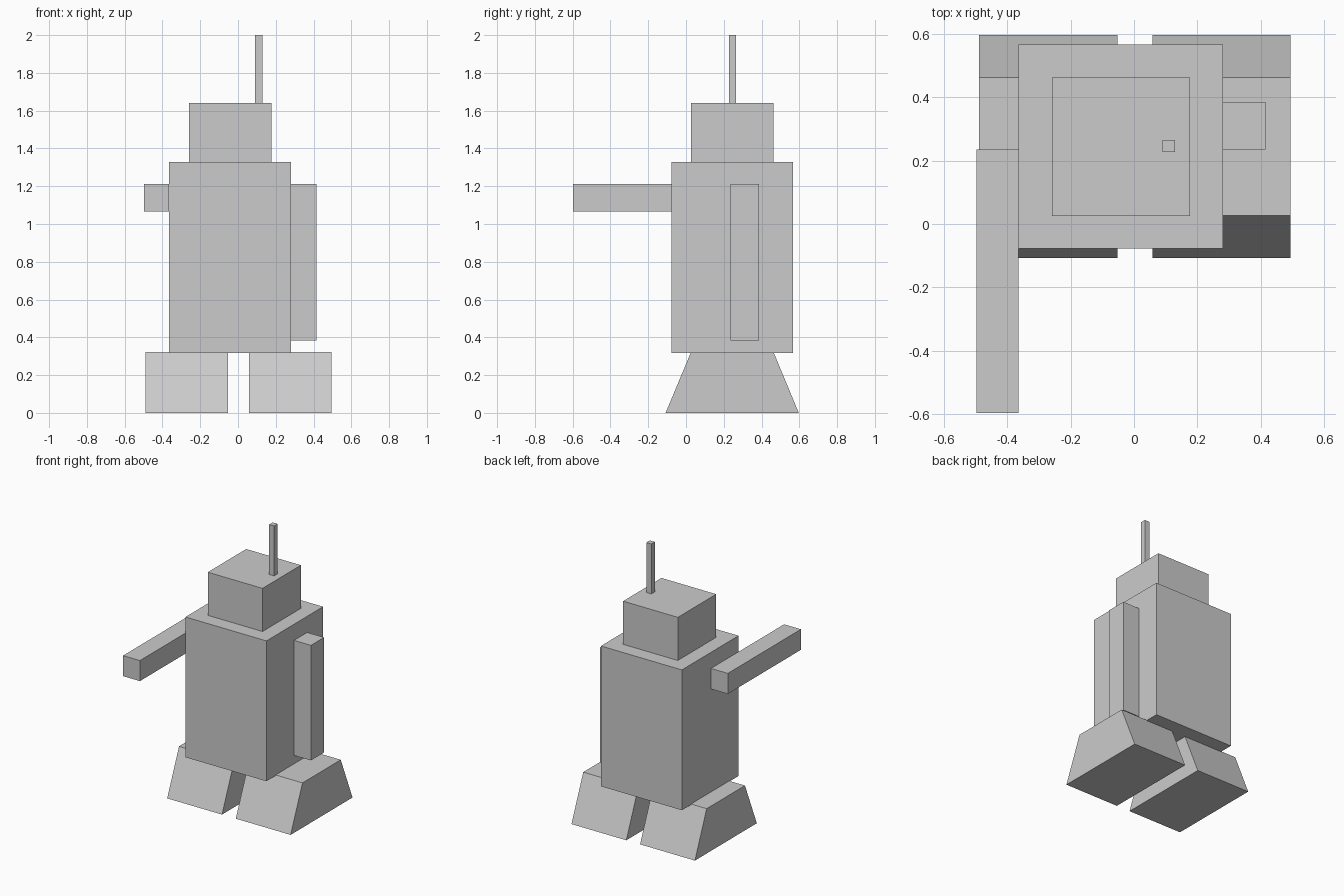
import bpy

if "Cube" in bpy.data.objects:
    bpy.data.objects.remove(bpy.data.objects["Cube"])


def prism(name, profile, x0, x1):
    """Extrude a closed (y, z) profile along x from x0 to x1."""
    n = len(profile)
    verts = [(x, y, z) for x in (x0, x1) for y, z in profile]
    faces = [tuple(reversed(range(n))), tuple(range(n, 2 * n))]
    faces += [(i, (i + 1) % n, n + (i + 1) % n, n + i) for i in range(n)]
    mesh = bpy.data.meshes.new(name)
    mesh.from_pydata(verts, [], faces)
    mesh.update()
    obj = bpy.data.objects.new(name, mesh)
    bpy.context.collection.objects.link(obj)
    return obj


def box(name, x, y, z):
    """Box from (min, max) ranges on each axis."""
    return prism(name, [(y[0], z[0]), (y[1], z[0]), (y[1], z[1]), (y[0], z[1])], *x)


# Torso, head and antenna
box("torso", (-0.364, 0.281), (-0.078, 0.567), (0.318, 1.329))
box("head", (-0.259, 0.177), (0.026, 0.463), (1.329, 1.640))
box("antenna", (0.090, 0.129), (0.227, 0.266), (1.640, 2.0))

# Arms: one raised forward, one hanging down
box("raised_arm", (-0.498, -0.364), (-0.597, 0.235), (1.065, 1.213))
box("hanging_arm", (0.281, 0.416), (0.236, 0.386), (0.384, 1.213))

# Feet: wedges flaring out to front and back
foot_profile = [(-0.108, 0), (0.597, 0), (0.463, 0.323), (0.027, 0.323)]
for name, x0 in (("left_foot", -0.489), ("right_foot", 0.058)):
    prism(name, foot_profile, x0, x0 + 0.437)
